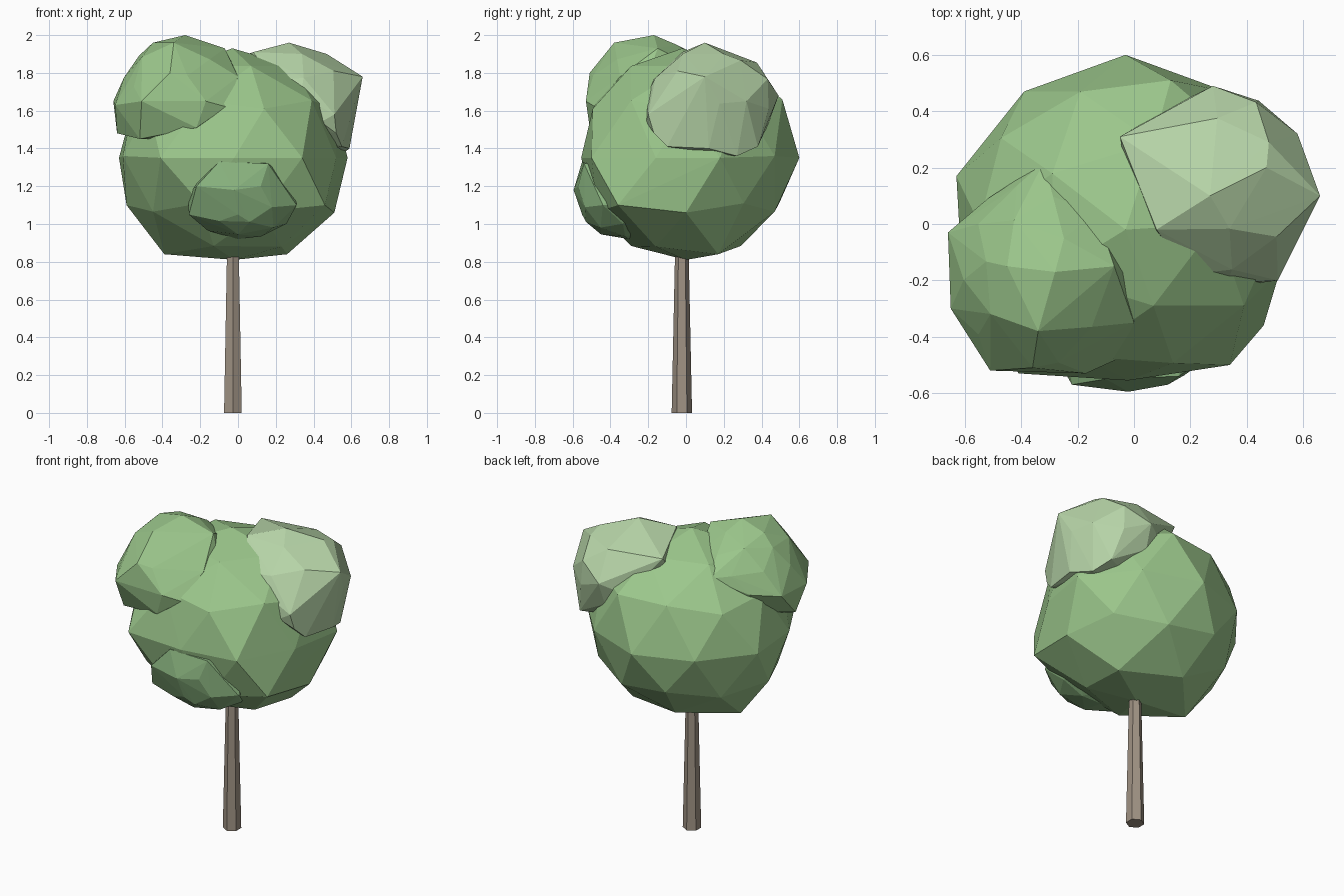
import bpy, bmesh, random
from mathutils import Vector, Euler

random.seed(4)


def material(name, rgb):
    m = bpy.data.materials.new(name)
    m.diffuse_color = (*rgb, 1)
    return m


def add_object(name, bm, mat):
    bmesh.ops.recalc_face_normals(bm, faces=bm.faces[:])
    me = bpy.data.meshes.new(name)
    bm.to_mesh(me)
    bm.free()
    me.materials.append(mat)
    ob = bpy.data.objects.new(name, me)
    bpy.context.collection.objects.link(ob)
    return ob


def leaf_clump(name, mat, centre, size, turn=(0, 0, 0), jitter=0.0, corners=()):
    """Faceted icosphere with some corners pulled to chosen places."""
    src = bmesh.new()
    bmesh.ops.create_icosphere(src, subdivisions=2, radius=1)
    c, s, rot = Vector(centre), Vector(size), Euler(turn).to_matrix()
    pts = []
    for v in src.verts:
        d = (rot @ v.co) * (1 + random.uniform(-jitter, jitter))
        pts.append(c + d * s)
    src.free()
    free = set(range(len(pts)))
    for p in map(Vector, corners):
        i = min(free, key=lambda k: (pts[k] - p).length)
        free.discard(i)
        pts[i] = p
    bm = bmesh.new()
    for p in pts:
        bm.verts.new(p)
    bmesh.ops.convex_hull(bm, input=bm.verts[:])
    bmesh.ops.delete(bm, geom=[v for v in bm.verts if not v.link_faces], context='VERTS')
    return add_object(name, bm, mat)


bark = material("bark", (0.35, 0.29, 0.23))
green = material("leaf_green", (0.33, 0.57, 0.26))
pale = material("leaf_pale", (0.47, 0.66, 0.39))
dark = material("leaf_dark", (0.25, 0.45, 0.21))

# Tapered six-sided trunk
bm = bmesh.new()
bmesh.ops.create_cone(bm, cap_ends=True, segments=6, radius1=0.054, radius2=0.034, depth=0.95)
bmesh.ops.translate(bm, verts=bm.verts[:], vec=(-0.027, -0.022, 0.475))
add_object("trunk", bm, bark)

# Main crown
leaf_clump("main_crown", green, (-0.03, 0.0, 1.36), (0.61, 0.58, 0.56), corners=[
    (-0.03, -0.02, 1.93), (-0.02, 0, 0.81), (-0.63, 0.17, 1.35), (-0.39, 0.47, 1.35),
    (-0.03, 0.6, 1.35), (0.34, -0.5, 1.35), (0.46, -0.36, 1.1), (0.51, 0, 1.06),
    (-0.59, 0, 1.1), (-0.39, 0, 0.84), (0.26, 0.17, 0.84), (0.23, -0.16, 0.88),
    (0.58, 0.18, 1.35), (0.52, -0.16, 1.35), (-0.41, -0.53, 1.35), (-0.02, -0.555, 1.35),
    (0.13, 0.51, 1.66)])

# Upper front left clump
leaf_clump("left_clump", green, (-0.32, -0.17, 1.70), (0.30, 0.34, 0.27), (0.3, 0.2, 0.4), 0.03, [
    (-0.28, -0.17, 2.0), (-0.45, -0.15, 1.96), (-0.66, -0.03, 1.65), (-0.65, -0.3, 1.63),
    (-0.64, -0.2, 1.48), (-0.51, -0.52, 1.65), (-0.17, -0.53, 1.65), (0, -0.35, 1.78),
    (-0.07, -0.15, 1.93), (-0.32, 0.22, 1.77), (-0.34, -0.38, 1.96), (-0.36, -0.51, 1.8),
    (-0.52, -0.42, 1.45), (-0.22, -0.51, 1.51), (-0.06, -0.48, 1.62), (0, -0.2, 1.79)])

# Upper right pale clump
leaf_clump("right_clump", pale, (0.31, 0.14, 1.65), (0.32, 0.34, 0.285), (0.2, 0.5, 0.2), 0.03, [
    (0.27, 0.1, 1.96), (0.47, 0.2, 1.9), (0.66, 0.1, 1.78), (0.58, 0.32, 1.65),
    (0.28, 0.49, 1.68), (0.59, 0.12, 1.4), (0.51, -0.2, 1.58), (0.19, -0.18, 1.76),
    (0.33, -0.21, 1.68), (-0.05, 0.31, 1.86), (0.08, -0.02, 1.91), (0.55, -0.1, 1.41),
    (0.54, 0.27, 1.36), (0.49, 0.38, 1.41), (0.44, -0.21, 1.54), (0.52, -0.17, 1.48)])

# Lower front dark clump
leaf_clump("lower_clump", dark, (0.02, -0.34, 1.13), (0.30, 0.24, 0.21), (0.2, 0.1, 0.6), 0.02, [
    (-0.02, -0.595, 1.18), (-0.22, -0.57, 1.2), (0.12, -0.57, 1.2), (-0.1, -0.55, 1.33),
    (0.16, -0.54, 1.32), (-0.26, -0.5, 1.05), (0.0, -0.55, 1.05), (0.31, -0.44, 1.1),
    (0.0, -0.3, 0.92), (0.0, -0.45, 0.945)])
